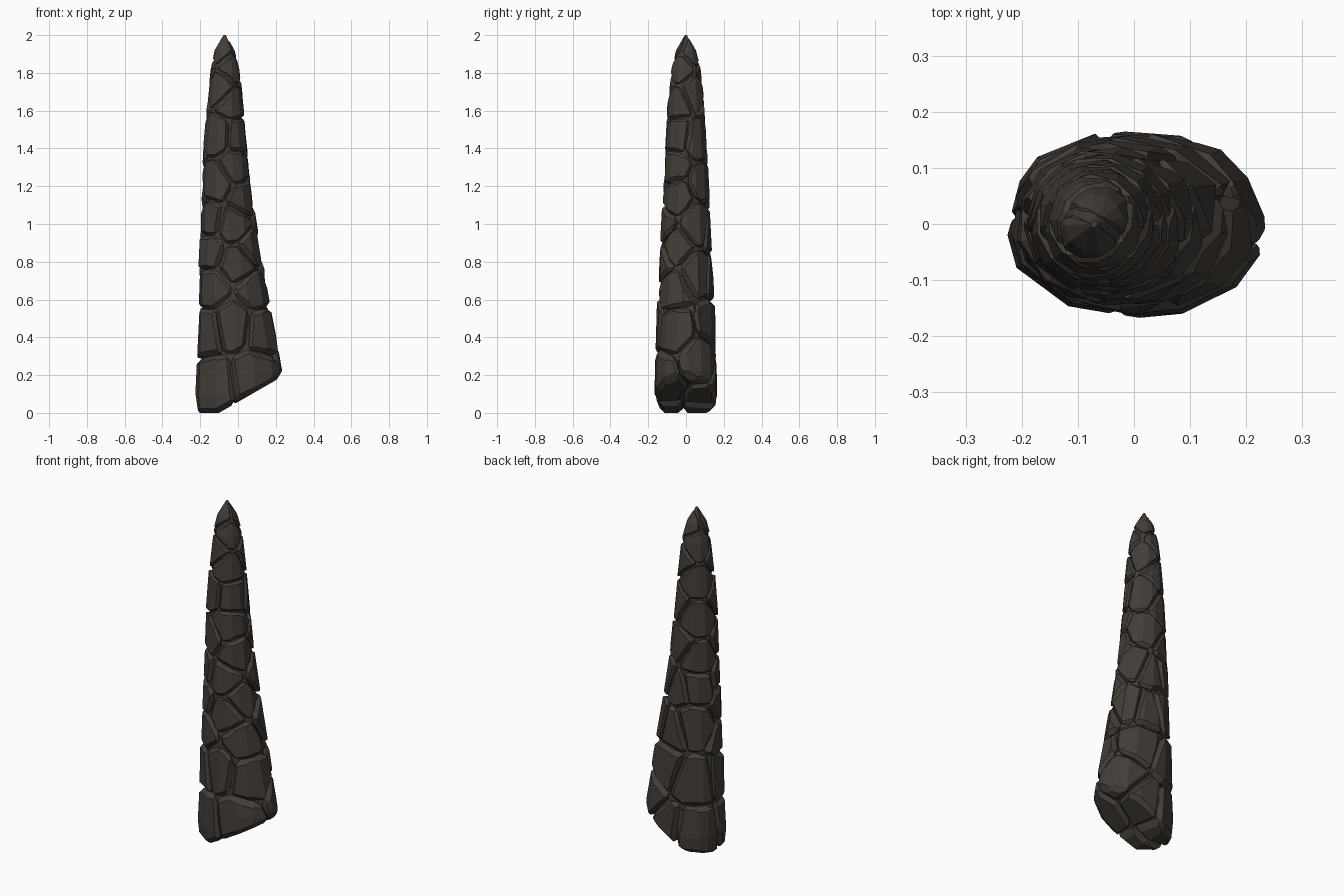
import bpy, bmesh, math, random
from mathutils import Vector

if "Cube" in bpy.data.objects:
    bpy.data.objects.remove(bpy.data.objects["Cube"])

random.seed(7)

# Spire envelope: z, left x, right x, half depth in y
PROFILE = [
    (0.00, -0.225, 0.20, 0.155), (0.10, -0.235, 0.235, 0.168), (0.22, -0.23, 0.237, 0.166),
    (0.32, -0.222, 0.22, 0.158), (0.60, -0.215, 0.165, 0.15), (0.85, -0.205, 0.12, 0.138),
    (1.10, -0.193, 0.08, 0.125), (1.40, -0.183, 0.05, 0.111), (1.65, -0.162, 0.027, 0.096),
    (1.82, -0.143, 0.008, 0.078), (1.92, -0.122, -0.018, 0.052), (2.00, -0.077, -0.064, 0.006),
]
# Stone centres (x, z) on the front half and on the back half
FRONT = [(-0.14, 0.16), (0.09, 0.19), (-0.18, 0.44), (-0.03, 0.47), (0.14, 0.45),
         (-0.15, 0.66), (0.10, 0.65), (0.00, 0.80), (-0.16, 0.86), (0.09, 0.88),
         (-0.02, 0.99), (-0.16, 1.02), (-0.12, 1.22), (0.04, 1.14), (0.00, 1.30),
         (-0.12, 1.48), (0.01, 1.47), (-0.02, 1.64), (-0.10, 1.72), (-0.02, 1.83),
         (-0.09, 1.93)]
BACK = [(-0.12, 0.13), (0.03, 0.15), (0.15, 0.27), (-0.11, 0.43), (0.04, 0.48),
        (-0.12, 0.76), (0.01, 0.72), (0.10, 0.74), (-0.13, 0.98), (-0.03, 0.96),
        (0.06, 1.00), (-0.14, 1.14), (-0.02, 1.22), (-0.12, 1.38), (0.00, 1.45),
        (-0.11, 1.60), (-0.02, 1.70), (-0.11, 1.80), (-0.05, 1.92)]

stone_mat = bpy.data.materials.new("dark brown stone")
stone_mat.diffuse_color = (0.055, 0.047, 0.040, 1)
stone_mat.use_nodes = True
stone_mat.node_tree.nodes["Principled BSDF"].inputs["Base Color"].default_value = stone_mat.diffuse_color


def section(z):
    """Centre x and half widths of the spire at height z."""
    for a, b in zip(PROFILE, PROFILE[1:]):
        if z <= b[0]:
            t = (z - a[0]) / (b[0] - a[0])
            l, r, d = (a[i] + (b[i] - a[i]) * t for i in (1, 2, 3))
            return (l + r) / 2, (r - l) / 2, d
    return -0.07, 0.006, 0.006


def cut(bm, point, normal):
    """Remove everything beyond a plane and cap the hole."""
    bmesh.ops.bisect_plane(bm, geom=bm.verts[:] + bm.edges[:] + bm.faces[:], dist=1e-6,
                           plane_co=point, plane_no=normal, clear_outer=True)
    rim = [e for e in bm.edges if e.is_boundary]
    if rim:
        bmesh.ops.holes_fill(bm, edges=rim, sides=0)


def envelope(scale, sides, inset):
    """Lofted tapering body with the slanted underside cut away."""
    bm = bmesh.new()
    phase = random.uniform(0, 6.28)
    rings = []
    for z, *_ in PROFILE:
        c, rx, ry = section(z)
        angles = [phase + math.tau * i / sides for i in range(sides)]
        rings.append([bm.verts.new((c + rx * scale * math.cos(a), ry * scale * math.sin(a), z))
                      for a in angles])
    for lo, hi in zip(rings, rings[1:]):
        for i in range(sides):
            j = (i + 1) % sides
            bm.faces.new((lo[i], lo[j], hi[j], hi[i]))
    bm.faces.new(rings[0][::-1])
    bm.faces.new(rings[-1])
    cut(bm, Vector((-0.08, 0, 0.012 + inset)), Vector((0.5, 0, -0.87)))
    cut(bm, Vector((0, 0, inset)), Vector((0, 0, -1)))
    return bm


def make_object(name, bm):
    bmesh.ops.recalc_face_normals(bm, faces=bm.faces[:])
    mesh = bpy.data.meshes.new(name)
    bm.to_mesh(mesh)
    bm.free()
    mesh.materials.append(stone_mat)
    ob = bpy.data.objects.new(name, mesh)
    bpy.context.collection.objects.link(ob)
    return ob


# Stone centres in 3D
seeds = []
for side, table in ((-1, FRONT), (1, BACK)):
    for x, z in table:
        c, rx, ry = section(z)
        u = max(-0.75, min(0.75, (x - c) / rx))
        seeds.append(Vector((c + u * rx, side * ry * 0.8 * math.sqrt(1 - u * u), z)))

# Stones: the share of the body nearest each centre, with chamfered edges
stones = bmesh.new()
for s in seeds:
    bm = envelope(random.uniform(0.99, 1.035), random.choice((11, 12, 13)), 0)
    for o in sorted(seeds, key=lambda p: (p - s).length):
        d = o - s
        if 1e-5 < d.length < 0.7 and bm.faces:
            n = d.normalized()
            n_tilt = (n + Vector([random.uniform(-0.04, 0.04) for _ in range(3)])).normalized()
            cut(bm, (s + o) / 2 - n * 0.003, n_tilt)
    if len(bm.faces) < 4:
        bm.free()
        continue
    bmesh.ops.recalc_face_normals(bm, faces=bm.faces[:])
    bm.normal_update()
    size = 0.015 - 0.004 * s.z
    chamfers = []
    for e in bm.edges:
        if len(e.link_faces) == 2 and e.calc_face_angle(0) > 0.7 and e.calc_length() > 0.01:
            n = (e.link_faces[0].normal + e.link_faces[1].normal).normalized()
            mid = (e.verts[0].co + e.verts[1].co) / 2
            chamfers.append((mid - n * size * random.uniform(0.7, 1.4), n))
    for p, n in chamfers:
        if bm.faces:
            cut(bm, p, n)
    # Clean closed hull of the stone
    coords = [v.co.copy() for v in bm.verts]
    bm.free()
    if len(coords) < 6:
        continue
    hull = bmesh.new()
    for co in coords:
        hull.verts.new(co)
    bmesh.ops.remove_doubles(hull, verts=hull.verts[:], dist=0.003)
    bmesh.ops.convex_hull(hull, input=hull.verts[:])
    bmesh.ops.delete(hull, geom=[v for v in hull.verts if not v.link_faces], context='VERTS')
    bmesh.ops.dissolve_limit(hull, angle_limit=0.07, verts=hull.verts[:], edges=hull.edges[:])
    bmesh.ops.recalc_face_normals(hull, faces=hull.faces[:])
    part = bpy.data.meshes.new("stone_part")
    hull.to_mesh(part)
    hull.free()
    stones.from_mesh(part)
    bpy.data.meshes.remove(part)

stone_ob = make_object("stones", stones)
core = make_object("stone_spire", envelope(0.86, 12, 0.025))

# Fuse the stones with the core so that only the outer surface remains
mod = core.modifiers.new("fuse", 'BOOLEAN')
mod.operation = 'UNION'
mod.solver = 'EXACT'
mod.use_self = True
mod.object = stone_ob
fused = bpy.data.meshes.new_from_object(core.evaluated_get(bpy.context.evaluated_depsgraph_get()))
core.modifiers.clear()
if len(fused.polygons) > 300:
    core.data = fused
    bpy.data.objects.remove(stone_ob)
